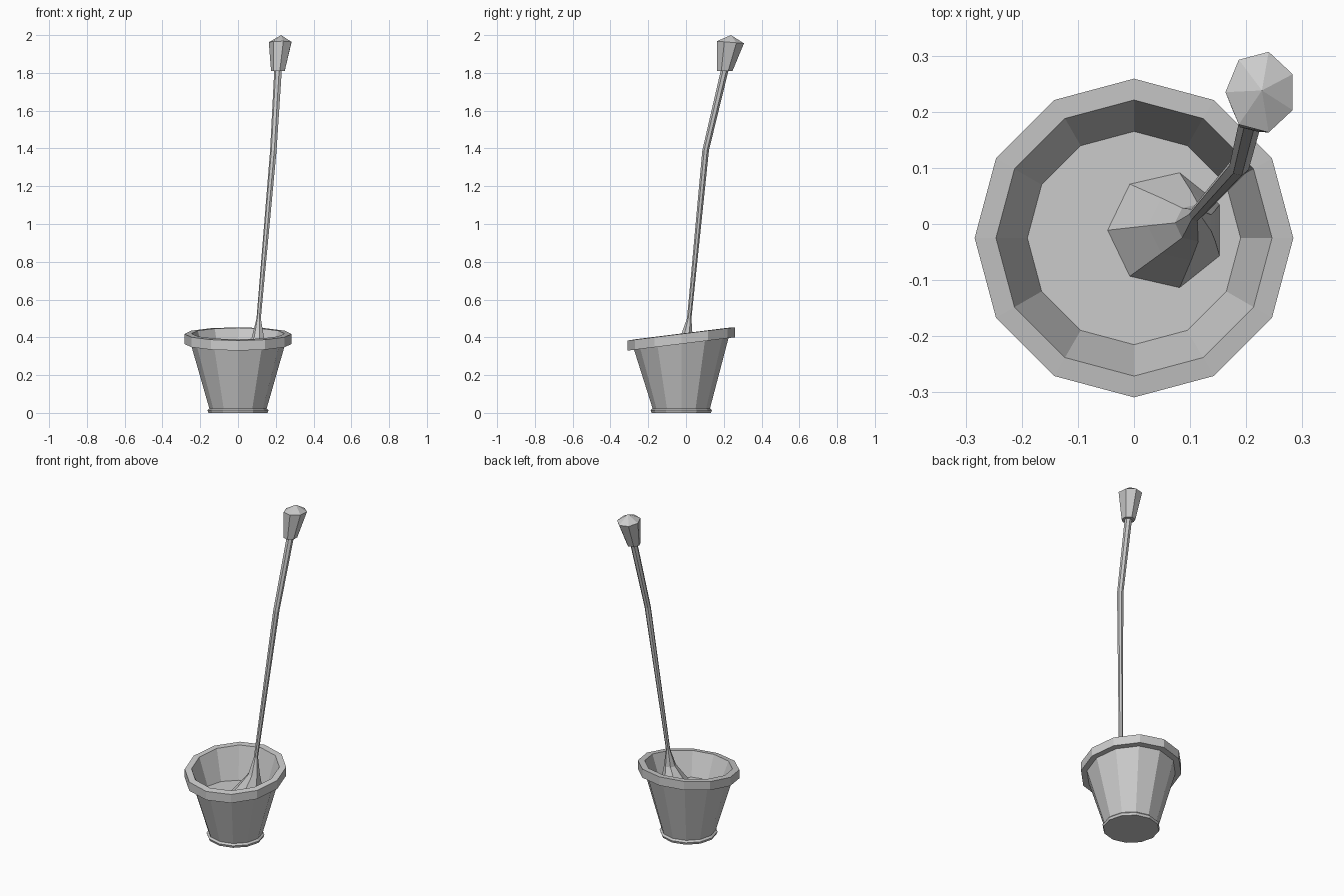
import bpy, bmesh, math

if "Cube" in bpy.data.objects:
    bpy.data.objects.remove(bpy.data.objects["Cube"])


def loft(name, rings, sides, start=0.0, cap_start=True, cap_end=True):
    """Skin rings of (x, y, z, radius, y_scale, tilt); tilt raises z along y."""
    bm = bmesh.new()
    loops = []
    for x, y, z, r, ys, tilt in rings:
        loop = []
        for i in range(sides):
            a = start + 2 * math.pi * i / sides
            dy = r * ys * math.sin(a)
            loop.append(bm.verts.new((x + r * math.cos(a), y + dy, z + tilt * dy)))
        loops.append(loop)
    for a, b in zip(loops, loops[1:]):
        for i in range(sides):
            j = (i + 1) % sides
            bm.faces.new((a[i], a[j], b[j], b[i]))
    if cap_start:
        bm.faces.new(loops[0][::-1])
    if cap_end:
        bm.faces.new(loops[-1])
    bmesh.ops.remove_doubles(bm, verts=bm.verts, dist=1e-4)
    bmesh.ops.recalc_face_normals(bm, faces=bm.faces)
    mesh = bpy.data.meshes.new(name)
    bm.to_mesh(mesh)
    bm.free()
    obj = bpy.data.objects.new(name, mesh)
    bpy.context.collection.objects.link(obj)
    return obj


# Pot: foot, tapered body, slanted rim, inner wall and soil floor in one skin
POT_Y = -0.025
TILT = 0.124
pot_profile = [
    (0.000, 0.157, 0), (0.014, 0.162, 0), (0.024, 0.152, 0),
    (0.365, 0.250, TILT), (0.365, 0.284, TILT), (0.418, 0.284, TILT),
    (0.420, 0.246, TILT), (0.255, 0.190, 0),
]
loft("flower_pot", [(0, POT_Y, z, r, 1, t) for z, r, t in pot_profile], 12)

# Earth mound flaring up into the thin bent stem
stem_path = [
    (0.058, -0.011, 0.255, 0.105), (0.088, -0.003, 0.340, 0.063),
    (0.107, 0.002, 0.400, 0.034), (0.110, 0.017, 0.500, 0.012),
    (0.188, 0.104, 1.390, 0.018), (0.213, 0.205, 1.815, 0.021),
]
loft("mound", [(*p, 1, 0) for p in stem_path[:3]], 7, math.pi, True, False)
loft("stem", [(*p, 1, 0) for p in stem_path[2:]], 7, math.pi, False, True)

# Closed bud with a shallow pointed top
loft("bud", [
    (0.213, 0.205, 1.81, 0.038, 1.1, -0.03),
    (0.226, 0.235, 1.962, 0.063, 1.17, -0.08),
    (0.228, 0.238, 2.0, 0.0, 1, 0),
], 7, math.pi, True, False)
